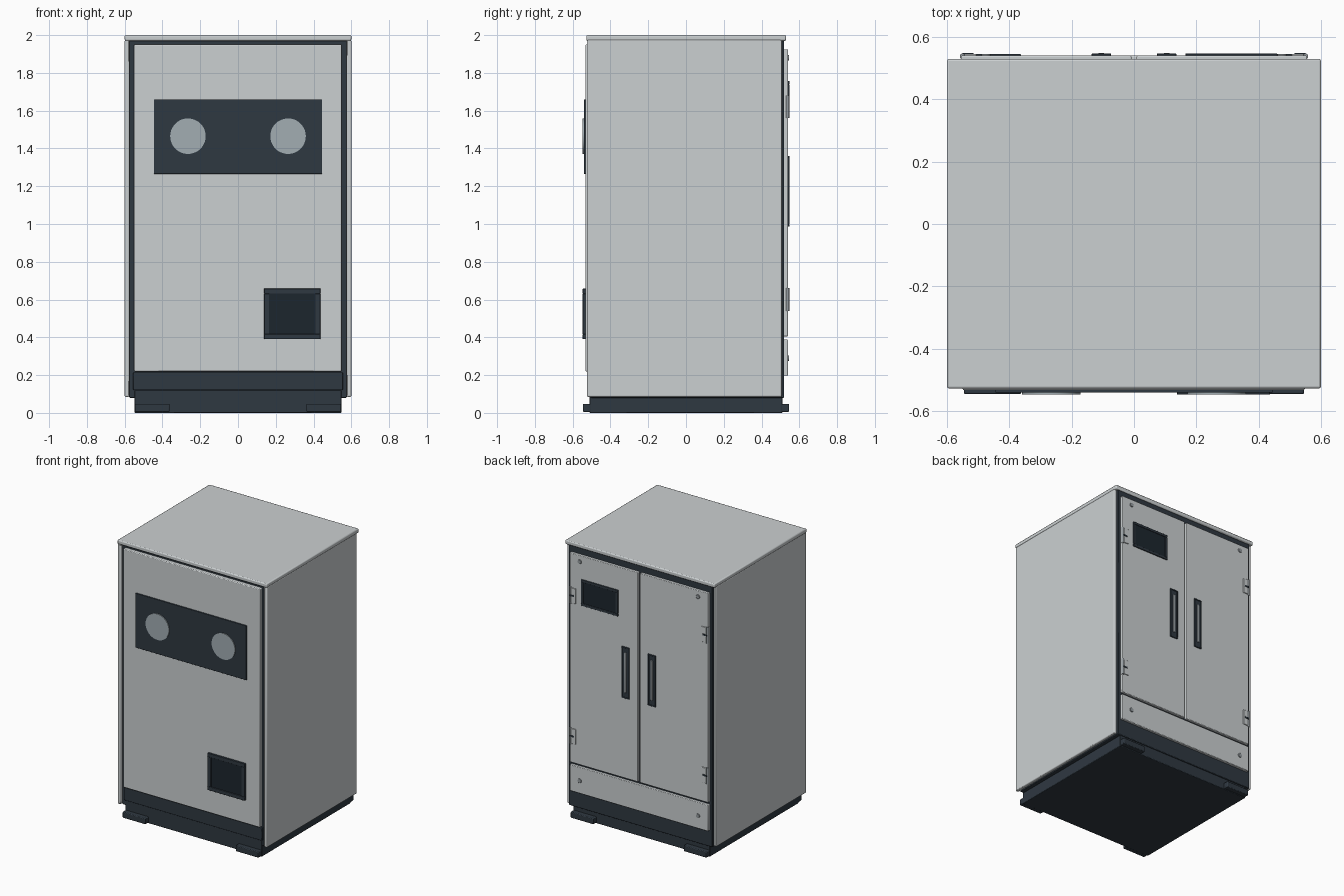
import bpy, math

if "Cube" in bpy.data.objects:
    bpy.data.objects.remove(bpy.data.objects["Cube"])


def mat(name, rgb):
    m = bpy.data.materials.new(name)
    m.diffuse_color = (*rgb, 1)
    m.use_nodes = True
    m.node_tree.nodes["Principled BSDF"].inputs["Base Color"].default_value = m.diffuse_color
    return m


LIGHT = mat("light_grey", (0.6, 0.63, 0.64))
DARK = mat("dark_slate", (0.028, 0.04, 0.053))
SCREEN = mat("screen_black", (0.012, 0.019, 0.027))
LENS = mat("pale_lens", (0.36, 0.42, 0.45))
METAL = mat("metal", (0.3, 0.33, 0.35))


def finish(o, name, m, bevel):
    o.name = name
    o.data.materials.append(m)
    if bevel:
        b = o.modifiers.new("bevel", "BEVEL")
        b.width, b.segments, b.limit_method = bevel, 2, "ANGLE"
    bpy.ops.object.shade_smooth_by_angle(angle=math.radians(30))
    return o


def box(name, x, y, z, m, bevel=0.004):
    """Box from (min, max) ranges on each axis."""
    c = [(r[0] + r[1]) / 2 for r in (x, y, z)]
    bpy.ops.mesh.primitive_cube_add(size=1, location=c)
    o = bpy.context.object
    o.scale = [abs(r[1] - r[0]) for r in (x, y, z)]
    bpy.ops.object.transform_apply(location=False, rotation=False, scale=True)
    return finish(o, name, m, bevel)


def disc(name, x, y, z, r, depth, m, axis="Y", verts=48, bevel=0.0):
    rot = (math.pi / 2, 0, 0) if axis == "Y" else (0, 0, 0)
    bpy.ops.mesh.primitive_cylinder_add(vertices=verts, radius=r, depth=depth,
                                        location=(x, y, z), rotation=rot)
    return finish(bpy.context.object, name, m, bevel)


def framed(name, x, z, y0, y1, rim, m_in):
    """Bezel ring of four bars around a slightly sunken screen; y0 on the wall, y1 outermost."""
    ys = sorted((y0, y1))
    yi = sorted((y0, y0 + (y1 - y0) * 0.6))
    box(name + "_frame_bottom", x, ys, (z[0], z[0] + rim), DARK, 0.002)
    box(name + "_frame_top", x, ys, (z[1] - rim, z[1]), DARK, 0.002)
    zi = (z[0] + rim, z[1] - rim)
    box(name + "_frame_left", (x[0], x[0] + rim), ys, zi, DARK, 0.002)
    box(name + "_frame_right", (x[1] - rim, x[1]), ys, zi, DARK, 0.002)
    box(name + "_inset", (x[0] + rim, x[1] - rim), yi, zi, m_in, 0)


# Cabinet shell
box("inner_body", (-0.576, 0.576), (-0.505, 0.52), (0.08, 1.972), DARK)
box("top_cover", (-0.6, 0.6), (-0.528, 0.53), (1.97, 2.0), LIGHT, 0.007)
for s, side in ((-1, "left"), (1, "right")):
    box(side + "_side_panel", sorted((s * 0.575, s * 0.6)), (-0.525, 0.507),
        (0.085, 1.975), LIGHT, 0.006)

# Plinth and corner feet
box("plinth", (-0.548, 0.548), (-0.51, 0.51), (0.0, 0.12), DARK)
box("front_kick_plate", (-0.555, 0.555), (-0.518, -0.5), (0.12, 0.215), DARK)
for sx in (-1, 1):
    for sy in (-1, 1):
        box("foot", sorted((sx * 0.362, sx * 0.546)), sorted((sy * 0.46, sy * 0.546)),
            (0.005, 0.048), DARK, 0.005)

# Front panel with twin-lens plate
box("front_panel", (-0.55, 0.548), (-0.533, -0.5), (0.22, 1.95), LIGHT, 0.005)
box("lens_plate", (-0.445, 0.445), (-0.541, -0.53), (1.265, 1.66), DARK, 0.002)
for s in (-1, 1):
    disc("round_lens", s * 0.265, -0.542, 1.465, 0.094, 0.011, LENS)
framed("front_tray", (0.138, 0.436), (0.39, 0.658), -0.53, -0.547, 0.027, SCREEN)

# Rear doors, handles, hinges and screws
for s, side in ((-1, "left"), (1, "right")):
    box(side + "_door", sorted((s * 0.008, s * 0.555)), (0.515, 0.54), (0.405, 1.925), LIGHT)
    framed(side + "_handle", sorted((s * 0.074, s * 0.136)), (0.987, 1.36),
           0.538, 0.547, 0.008, DARK)
    box(side + "_handle_bar", sorted((s * 0.096, s * 0.114)), (0.54, 0.549),
        (1.03, 1.32), METAL, 0.003)
    for z in (0.6, 1.62):
        box("hinge_door_leaf", sorted((s * 0.505, s * 0.544)), (0.538, 0.546),
            (z - 0.055, z + 0.055), LIGHT, 0.002)
        disc("hinge_pin", s * 0.55, 0.538, z, 0.009, 0.12, METAL, "Z", 16)
        box("hinge_latch", sorted((s * 0.515, s * 0.55)), (0.54, 0.549),
            (z - 0.006, z + 0.006), DARK, 0.001)
    for z in (0.29, 1.88):
        disc("screw_head", s * 0.475, 0.541, z, 0.015, 0.01, METAL, "Y", 24, 0.002)
box("lower_rear_panel", (-0.555, 0.555), (0.515, 0.54), (0.197, 0.388), LIGHT)
framed("rear_display", (0.165, 0.46), (1.567, 1.757), 0.538, 0.547, 0.018, SCREEN)
